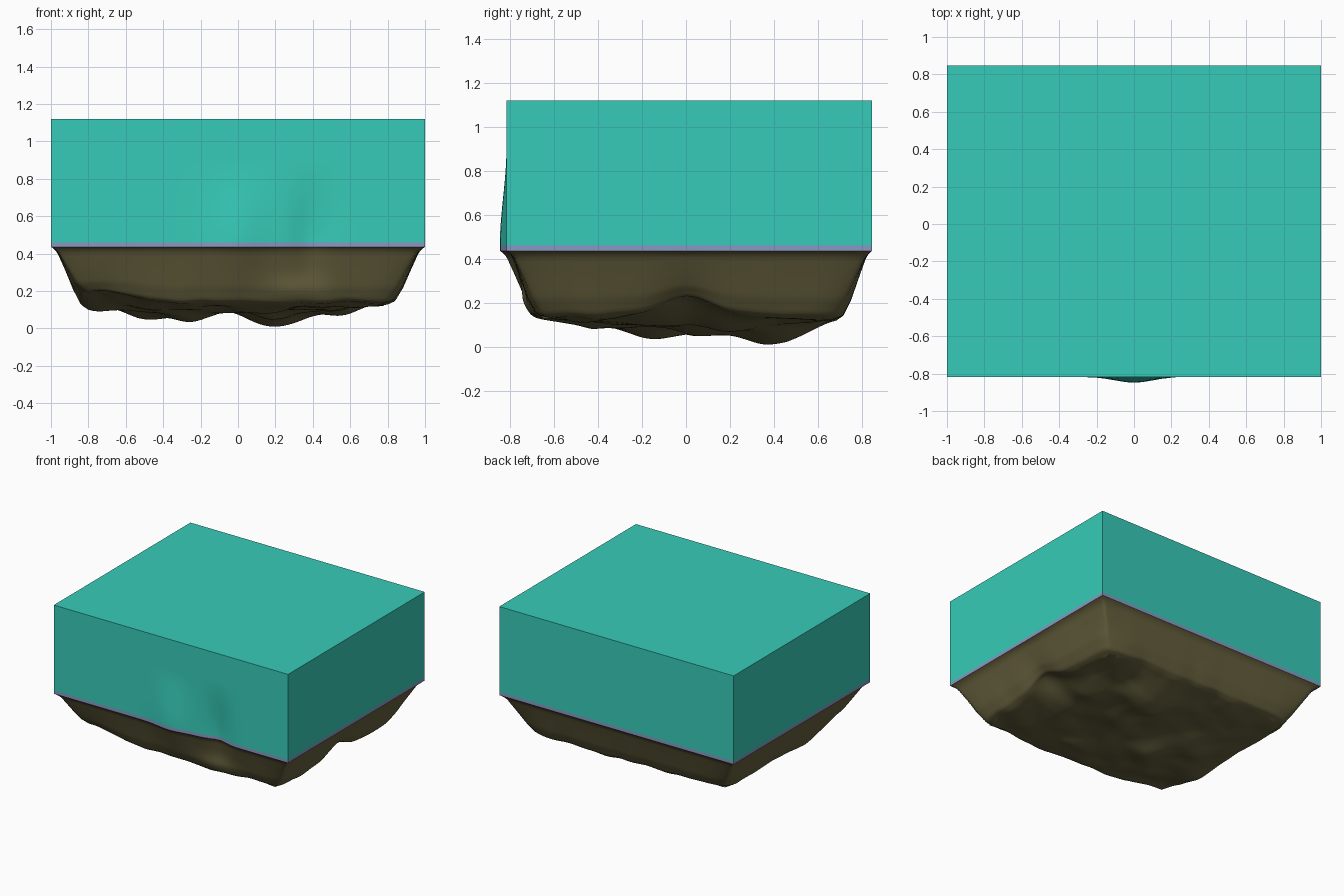
import bpy, bmesh, math
from mathutils import Vector, noise

if "Cube" in bpy.data.objects:
    bpy.data.objects.remove(bpy.data.objects["Cube"])

CY, HY = 0.015, 0.833          # centre and half depth of the block in y
BAND_LOW, BAND_TOP, TOP = 0.436, 0.46, 1.12


def material(name, rgb):
    m = bpy.data.materials.new(name)
    m.diffuse_color = (*rgb, 1)
    m.use_nodes = True
    m.node_tree.nodes["Principled BSDF"].inputs["Base Color"].default_value = m.diffuse_color
    return m


water_mat = material("teal water", (0.038, 0.60, 0.48))
band_mat = material("lavender sediment", (0.26, 0.31, 0.55))
rock_mat = material("olive rock", (0.132, 0.117, 0.047))


def gauss(d, r):
    return math.exp(-(d / r) ** 2)


def front_offset(x, z):
    """Bulge and neighbouring dent on the front wall, fading upward."""
    t = min(1, max(0, (0.9 - z) / 0.44))
    fade = t * t * (3 - 2 * t)
    return fade * (-0.03 * gauss(x, 0.14) + 0.035 * gauss(x - 0.39, 0.09))


def finish(bm, name, mat, angle):
    bmesh.ops.recalc_face_normals(bm, faces=bm.faces)
    me = bpy.data.meshes.new(name)
    bm.to_mesh(me)
    bm.free()
    me.materials.append(mat)
    ob = bpy.data.objects.new(name, me)
    bpy.context.collection.objects.link(ob)
    bpy.ops.object.select_all(action='DESELECT')
    ob.select_set(True)
    bpy.context.view_layer.objects.active = ob
    bpy.ops.object.shade_smooth_by_angle(angle=math.radians(angle))
    return ob


def slab(name, z0, z1, mat):
    bm = bmesh.new()
    bmesh.ops.create_cube(bm, size=2)
    bmesh.ops.subdivide_edges(bm, edges=bm.edges[:], cuts=39, use_grid_fill=True)
    for v in bm.verts:
        x, z = v.co.x, z0 + (z1 - z0) * (v.co.z + 1) / 2
        y = CY + HY * v.co.y
        if v.co.y < -0.999:
            y += front_offset(x, z)
        v.co = (x, y, z)
    finish(bm, name, mat, 30)


slab("water_block", BAND_TOP, TOP, water_mat)
slab("sediment_band", BAND_LOW, BAND_TOP, band_mat)

# Rock underside: wall profile (t, half-width fraction from floor to rim, z)
PROFILE = [(0, 0, 0.135), (0.15, 0.20, 0.15), (0.35, 0.42, 0.22),
           (0.65, 0.66, 0.33), (0.85, 0.83, 0.405), (0.94, 0.92, 0.426),
           (1, 1, BAND_LOW)]
# Lumps and hollows: x, y, radius, height change
LUMPS = [(0.20, 0.40, 0.20, -0.095), (-0.25, -0.15, 0.17, -0.065),
         (-0.47, 0.07, 0.16, -0.05), (0.57, 0.22, 0.15, -0.03),
         (0.10, -0.40, 0.20, -0.015), (0.20, 0.06, 0.15, -0.05),
         (0.84, 0.0, 0.17, 0.10), (-0.70, -0.62, 0.17, 0.07),
         (-0.78, -0.25, 0.14, -0.03)]


def profile(t):
    for (a, f0, z0), (b, f1, z1) in zip(PROFILE, PROFILE[1:]):
        if t <= b:
            k = (t - a) / (b - a)
            return f0 + (f1 - f0) * k, z0 + (z1 - z0) * k
    return PROFILE[-1][1:]


bm = bmesh.new()
bmesh.ops.create_grid(bm, x_segments=120, y_segments=120, size=1)
for v in bm.verts:
    u, w = v.co.x, v.co.y
    r = max(abs(u), abs(w), 1e-6)
    if r > 0.6:                                   # sloping wall
        t = min(1, (r - 0.6) / 0.4)
        f, z = profile(t)
        hx, hy = 0.80 + 0.20 * f, 0.67 + (HY - 0.67) * f
        soft = 1 - 0.05 * (min(abs(u), abs(w)) / r) ** 8 * (1 - t)
        x, y = u / r * hx * soft, CY + w / r * hy * soft
        free = 1 - t
    else:                                         # lumpy floor
        x, y = u / 0.6 * 0.80, CY + w / 0.6 * 0.67
        z = 0.135 - 0.03 * min(1, (0.6 - r) / 0.2)
        free = 1
    for lx, ly, rad, dz in LUMPS:
        z += free * dz * gauss(math.hypot(x - lx, y - ly), rad)
    z += free * 0.018 * noise.noise(Vector((x * 6, y * 6, 3.7)))
    if w < 0 and abs(w) >= r - 1e-6 and r > 0.6:  # front wall bulge and boulder
        y += front_offset(x, z) * t
        y -= 0.04 * gauss(x - 0.32, 0.15) * gauss(z - 0.2, 0.08) * free
    v.co = (x, y, max(0, z))
finish(bm, "rock_base", rock_mat, 40)
